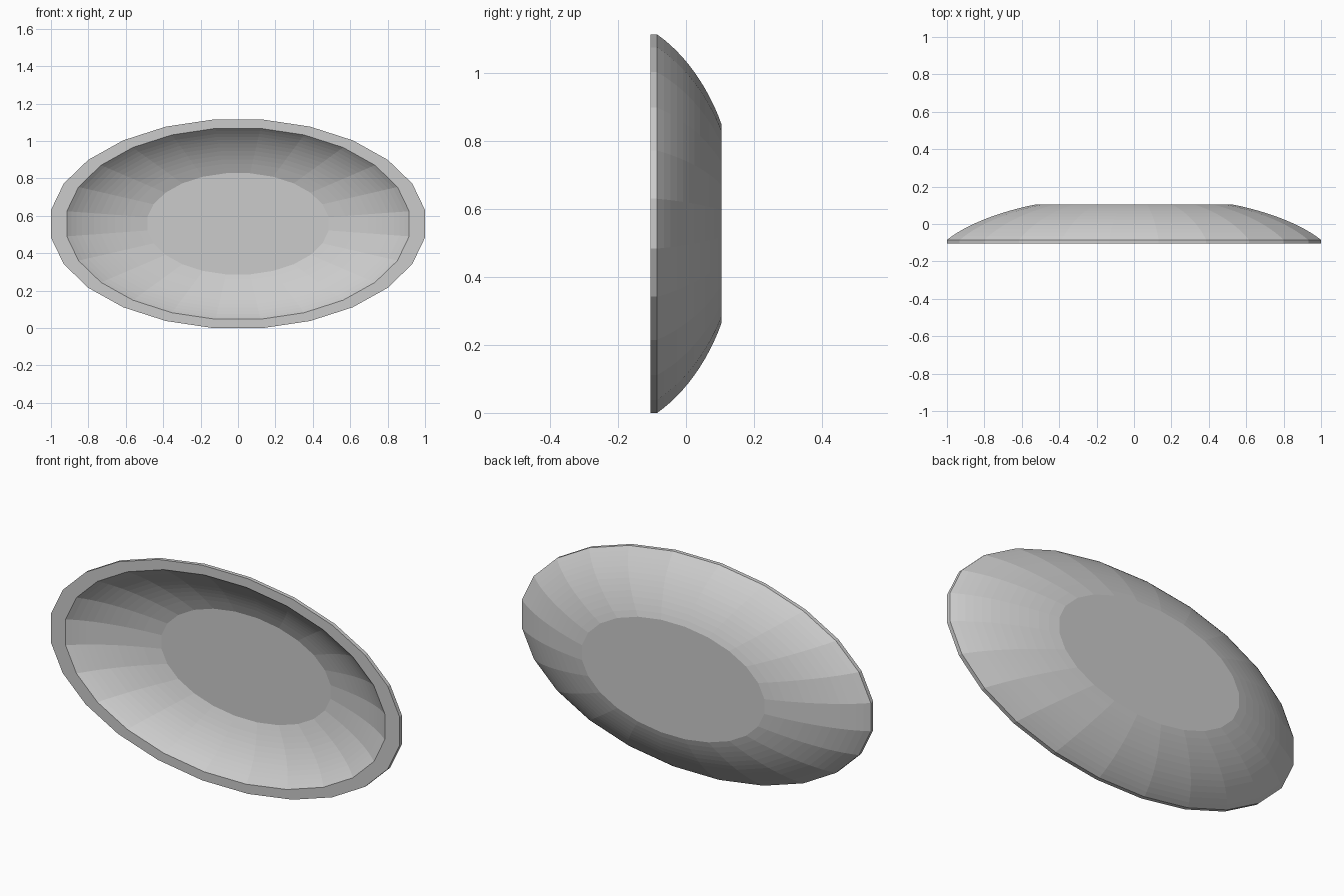
import bpy, bmesh, math

if "Cube" in bpy.data.objects:
    bpy.data.objects.remove(bpy.data.objects["Cube"])

SIDES = 24
ROWS = 12
ASPECT = 0.5575                      # height / width of the oval
SCALE = 1 / math.cos(math.pi / SIDES)  # flats touch the given sizes
CENTER_Z = 0.5575


def arc(r0, y0, r1, y1, yc, k=6.73):
    """Elliptical curve points (radius, depth) from rim to base."""
    big = math.sqrt(r0 * r0 + k * (y0 - yc) ** 2)
    a0, a1 = math.acos(r0 / big), math.acos(r1 / big)
    pts = []
    for i in range(ROWS + 1):
        a = a0 + (a1 - a0) * i / ROWS
        pts.append((big * math.cos(a), yc + big * math.sin(a) / math.sqrt(k)))
    pts[-1] = (r1, y1)
    return pts


# Closed shell profile: inner floor, inner wall, flat rim, rim edge, outer wall, base
inner = arc(0.915, -0.105, 0.485, 0.066, -0.283)
outer = arc(1.0, -0.085, 0.523, 0.105, -0.273)
profile = inner[::-1] + [(1.0, -0.105)] + outer

bm = bmesh.new()
rings = []
for r, y in profile:
    ring = []
    for i in range(SIDES):
        a = 2 * math.pi * (i + 0.5) / SIDES
        ring.append(bm.verts.new((r * SCALE * math.cos(a), y,
                                  CENTER_Z + r * SCALE * ASPECT * math.sin(a))))
    rings.append(ring)
for a, b in zip(rings, rings[1:]):
    for i in range(SIDES):
        j = (i + 1) % SIDES
        bm.faces.new((a[i], a[j], b[j], b[i]))

# Flat floor inside and flat base outside
bm.faces.new(rings[0])
bm.faces.new(rings[-1])
bmesh.ops.recalc_face_normals(bm, faces=bm.faces)

mesh = bpy.data.meshes.new("oval_dish")
bm.to_mesh(mesh)
bm.free()
dish = bpy.data.objects.new("oval_dish", mesh)
bpy.context.collection.objects.link(dish)
